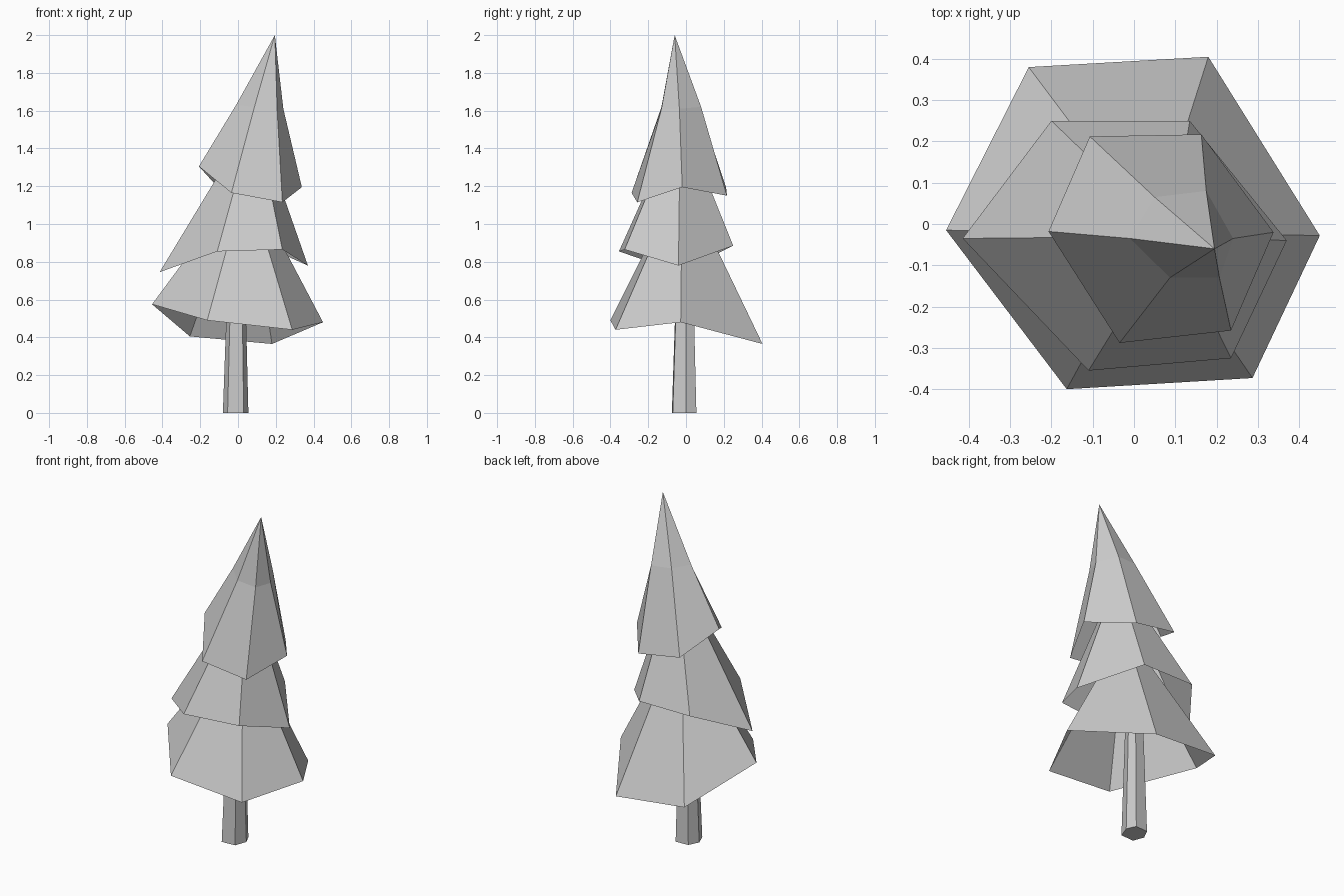
import bpy
import bmesh

cube = bpy.data.objects.get("Cube")
if cube:
    bpy.data.objects.remove(cube, do_unlink=True)

# One plain grey for the whole tree
grey = bpy.data.materials.new("plain_grey")
grey.use_nodes = True
colour = (0.6, 0.6, 0.6, 1)
grey.diffuse_color = colour
bsdf = grey.node_tree.nodes["Principled BSDF"]
bsdf.inputs["Base Color"].default_value = colour
bsdf.inputs["Roughness"].default_value = 0.9


def loft(name, rings, apex=None, cap_ends=False):
    """Flat-faced shell through rings of corners, closed by an apex or caps."""
    bm = bmesh.new()
    loops = [[bm.verts.new(p) for p in ring] for ring in rings]
    count = len(rings[0])
    for low, high in zip(loops, loops[1:]):
        for i in range(count):
            j = (i + 1) % count
            bm.faces.new((low[i], low[j], high[j], high[i]))
    if apex:
        tip = bm.verts.new(apex)
        for i in range(count):
            bm.faces.new((loops[-1][i], loops[-1][(i + 1) % count], tip))
    if cap_ends:
        bm.faces.new(loops[0][::-1])
        bm.faces.new(loops[-1])
    mesh = bpy.data.meshes.new(name)
    bm.to_mesh(mesh)
    bm.free()
    mesh.materials.append(grey)
    obj = bpy.data.objects.new(name, mesh)
    bpy.context.collection.objects.link(obj)
    return obj


# Tapered six-sided trunk
foot = [(-0.08, -0.01), (-0.055, -0.075), (0.03, -0.07),
        (0.055, 0), (0.03, 0.055), (-0.05, 0.05)]


def trunk_ring(z, scale):
    return [(x * scale, y * scale, z) for x, y in foot]


loft("trunk", [trunk_ring(0, 1), trunk_ring(0.9, 0.6)], cap_ends=True)

# Hollow foliage tiers with uneven six-cornered rims, open underneath
lower_rim = [(-0.455, -0.015, 0.575), (-0.163, -0.4, 0.49), (0.287, -0.373, 0.44),
             (0.45, -0.028, 0.48), (0.18, 0.405, 0.365), (-0.255, 0.38, 0.405)]
loft("lower_foliage", [lower_rim], apex=(0.045, -0.02, 1.25))

middle_rim = [(-0.415, -0.035, 0.745), (-0.11, -0.355, 0.855), (0.235, -0.325, 0.865),
              (0.37, -0.04, 0.78), (0.135, 0.25, 0.885), (-0.2, 0.25, 0.885)]
loft("middle_foliage", [middle_rim], apex=(0.09, -0.03, 1.58))

# Top tier bends slightly part way up to a leaning tip
upper_rim = [(-0.207, -0.018, 1.305), (-0.035, -0.288, 1.165), (0.235, -0.258, 1.115),
             (0.338, -0.02, 1.195), (0.163, 0.217, 1.15), (-0.107, 0.212, 1.195)]
upper_bend = [(-0.01, -0.035, 1.63), (0.087, -0.13, 1.62), (0.207, -0.13, 1.61),
              (0.24, -0.035, 1.61), (0.175, 0.08, 1.62), (0.05, 0.065, 1.63)]
loft("upper_foliage", [upper_rim, upper_bend], apex=(0.195, -0.06, 2))
